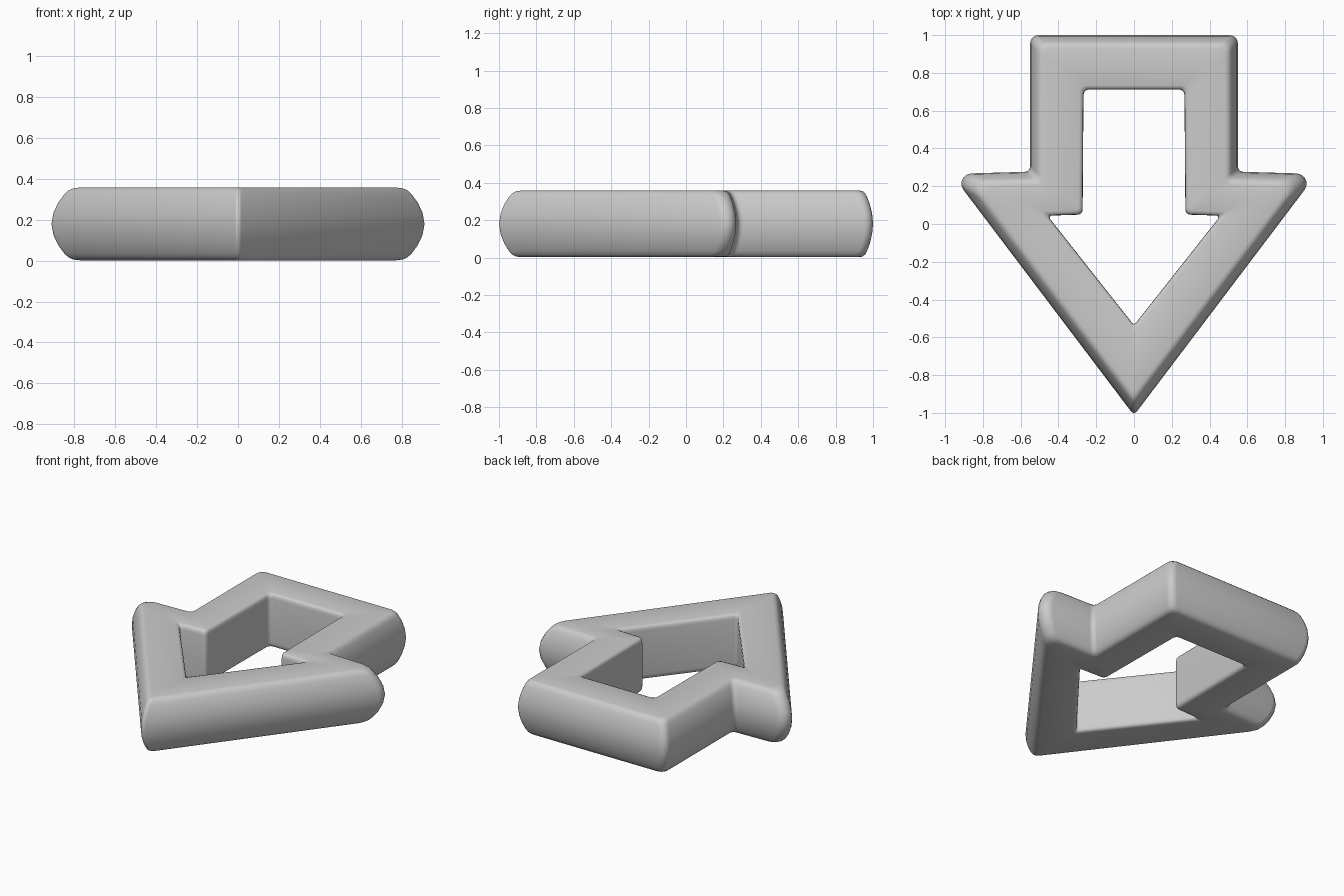
import bpy, bmesh, math
from mathutils import Vector

if "Cube" in bpy.data.objects:
    bpy.data.objects.remove(bpy.data.objects["Cube"])

# Half outlines: (x, y, corner radius), counter-clockwise from the tip
OUTER = [(0, -1.013, .02), (.967, .265, .055), (.55, .277, .03), (.55, 1, .045)]
INNER = [(0, -.536, .012), (.458, .044, .012), (.272, .05, .028), (.267, .712, .03)]
SEG = 5


def mirrored(half):
    return half + [(-x, y, r) for x, y, r in reversed(half[1:])]


def outline(half, d):
    """Closed outline moved inward by d, with rounded corners."""
    src = mirrored(half)
    n = len(src)
    p = [Vector(c[:2]) for c in src]
    dirs = [(p[(i + 1) % n] - p[i]).normalized() for i in range(n)]
    corners = []
    for i in range(n):
        a, b = dirs[i - 1], dirs[i]
        na, nb = Vector((-a.y, a.x)), Vector((-b.y, b.x))
        corners.append(p[i] + (na + nb) * (d / (1 + na.dot(nb))))
    pts = []
    for i in range(n):
        a, b, r = dirs[i - 1], dirs[i], src[i][2]
        turn = math.atan2(a.x * b.y - a.y * b.x, a.dot(b))
        t = r * math.tan(abs(turn) / 2)
        s = math.copysign(1, turn)
        start = corners[i] - a * t
        radial = Vector((a.y, -a.x)) * (r * s)
        centre = start - radial
        for k in range(SEG + 1):
            ang = turn * k / SEG
            c, sn = math.cos(ang), math.sin(ang)
            pts.append(centre + Vector((radial.x * c - radial.y * sn,
                                        radial.x * sn + radial.y * c)))
    return pts


# Cross-section: bulging outer wall, nearly straight inner wall
outer_half = [(0, .18), (.005, .235), (.017, .285), (.032, .325),
              (.042, .343), (.054, .354), (.07, .358)]
inner_half = [(-.022, .358), (-.008, .353), (-.002, .343), (0, .325)]
section = [(OUTER, d, z) for d, z in outer_half]
section += [(INNER, d, z) for d, z in inner_half]
section += [(INNER, d, .36 - z) for d, z in reversed(inner_half)]
section += [(OUTER, d, .36 - z) for d, z in reversed(outer_half[1:])]

# Arrow-shaped frame: bridge the loops all the way around the section
bm = bmesh.new()
rings = [[bm.verts.new((q.x, q.y, z)) for q in outline(h, d)] for h, d, z in section]
for i, ring in enumerate(rings):
    nxt = rings[(i + 1) % len(rings)]
    for j in range(len(ring)):
        k = (j + 1) % len(ring)
        bm.faces.new((ring[j], ring[k], nxt[k], nxt[j]))
bmesh.ops.recalc_face_normals(bm, faces=bm.faces[:])
mesh = bpy.data.meshes.new("arrow_frame")
bm.to_mesh(mesh)
bm.free()
frame = bpy.data.objects.new("arrow_frame", mesh)
bpy.context.collection.objects.link(frame)
bpy.context.view_layer.objects.active = frame
frame.select_set(True)
bpy.ops.object.shade_smooth_by_angle(angle=math.radians(40))
